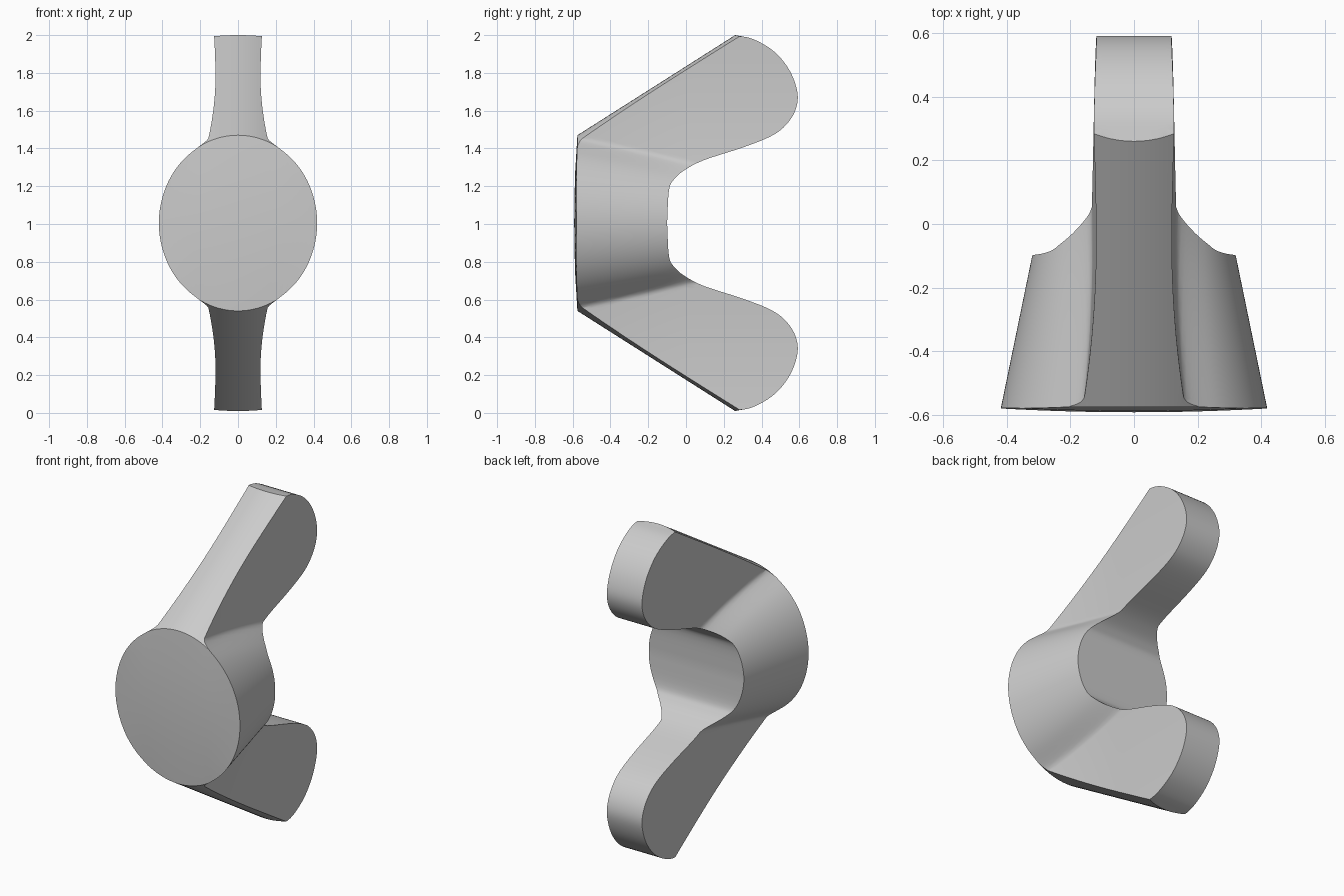
import bpy, bmesh, math
from mathutils import Vector

cube = bpy.data.objects.get("Cube")
if cube:
    bpy.data.objects.remove(cube, do_unlink=True)

MID = 1.005          # height of the hub axis
RX, RZ = 0.42, 0.465  # hub radii at the front face

steel = bpy.data.materials.new("plain grey")
steel.use_nodes = True
grey = (0.6, 0.6, 0.6, 1)
steel.diffuse_color = grey
steel.node_tree.nodes["Principled BSDF"].inputs["Base Color"].default_value = grey


def loft(name, rings):
    """Skin a list of equal closed rings and cap both ends."""
    bm = bmesh.new()
    rows = [[bm.verts.new(p) for p in ring] for ring in rings]
    n = len(rows[0])
    for a, b in zip(rows, rows[1:]):
        for i in range(n):
            j = (i + 1) % n
            bm.faces.new((a[i], a[j], b[j], b[i]))
    bm.faces.new(rows[0])
    bm.faces.new(rows[-1])
    bmesh.ops.triangulate(bm, faces=bm.faces[:])
    bmesh.ops.recalc_face_normals(bm, faces=bm.faces[:])
    mesh = bpy.data.meshes.new(name)
    bm.to_mesh(mesh)
    bm.free()
    mesh.materials.append(steel)
    obj = bpy.data.objects.new(name, mesh)
    bpy.context.collection.objects.link(obj)
    return obj


def smooth_path(pts, steps=5):
    """Round a point list with a Catmull-Rom curve."""
    pts = [Vector(p) for p in pts]
    ext = [2 * pts[0] - pts[1]] + pts + [2 * pts[-1] - pts[-2]]
    out = []
    for a, b, c, d in zip(ext, ext[1:], ext[2:], ext[3:]):
        for s in range(steps):
            t = s / steps
            out.append(0.5 * (2 * b + (c - a) * t + (2 * a - 5 * b + 4 * c - d) * t**2
                              + (3 * b - a - 3 * c + d) * t**3))
    return out + [pts[-1]]


def half_width(y, dz):
    """Tapered round hub blended by a fillet into the thin wings."""
    taper = 1 - 0.49 * (y + 0.585)
    inside = 1 - (dz / (RZ * taper)) ** 2
    hub = RX * taper * math.sqrt(max(inside, 0))
    wing = 0.118 + 0.1 * (abs(dz) - 0.7) ** 2 + 0.035 * (min(y, 0) / 0.57) ** 2
    k = 0.08
    h = max(k - abs(hub - wing), 0) / k
    return max(hub, wing) + h * h * k / 4


# Body: front outline lofted from front to back
steps = 140
heights = [-1.05 + 2.1 * i / steps for i in range(steps + 1)]
rings = []
for j in range(27):
    y = -0.65 + 0.05 * j
    right = [(half_width(y, dz), y, MID + dz) for dz in heights]
    rings.append(right + [(-x, y, z) for x, y, z in reversed(right)])
body = loft("wing_nut_body", rings)

# Side shape: forked outline with crowned outer edges
wing_curve = smooth_path([(0.26, 0.995), (0.36, 0.972), (0.47, 0.905), (0.55, 0.805),
                          (0.59, 0.69), (0.58, 0.6), (0.53, 0.52), (0.45, 0.46),
                          (0.3, 0.4), (0.1, 0.335), (0, 0.285), (-0.06, 0.235),
                          (-0.09, 0.175), (-0.1, 0)])


def side_ring(x):
    xc = min(abs(x), 0.2)
    drop = RZ * (1 - math.sqrt(1 - (xc / RX) ** 2))
    dome = 0.012 * (x / RX) ** 2
    upper = [(-0.592 + dome, 0), (-0.588 + dome, 0.25), (-0.575, RZ - drop)]
    tip = (0.26 + 1.12 * drop, 0.995 - 0.28 * drop)
    upper.append(tip)
    # points of the rounded end that fall before the crown edge slide onto it
    upper += [(p.x, p.y) if p.x > tip[0] + 0.003 or p.y < 0.9
              else (tip[0] + 0.001 * i, tip[1] - 0.0003 * i)
              for i, p in enumerate(wing_curve[1:], 1)]
    lower = [(y, -z) for y, z in reversed(upper[1:-1])]
    return [(x, y, MID + z) for y, z in upper + lower]


side_shape = loft("side_shape", [side_ring(-0.5 + i / 40) for i in range(41)])

# Keep only what both shapes share
cut = body.modifiers.new("side outline", "BOOLEAN")
cut.operation = "INTERSECT"
cut.solver = "EXACT"
cut.object = side_shape
bpy.ops.object.select_all(action="DESELECT")
body.select_set(True)
bpy.context.view_layer.objects.active = body
bpy.ops.object.modifier_apply(modifier=cut.name)
bpy.data.objects.remove(side_shape, do_unlink=True)

bpy.ops.object.shade_smooth_by_angle(angle=math.radians(32))
